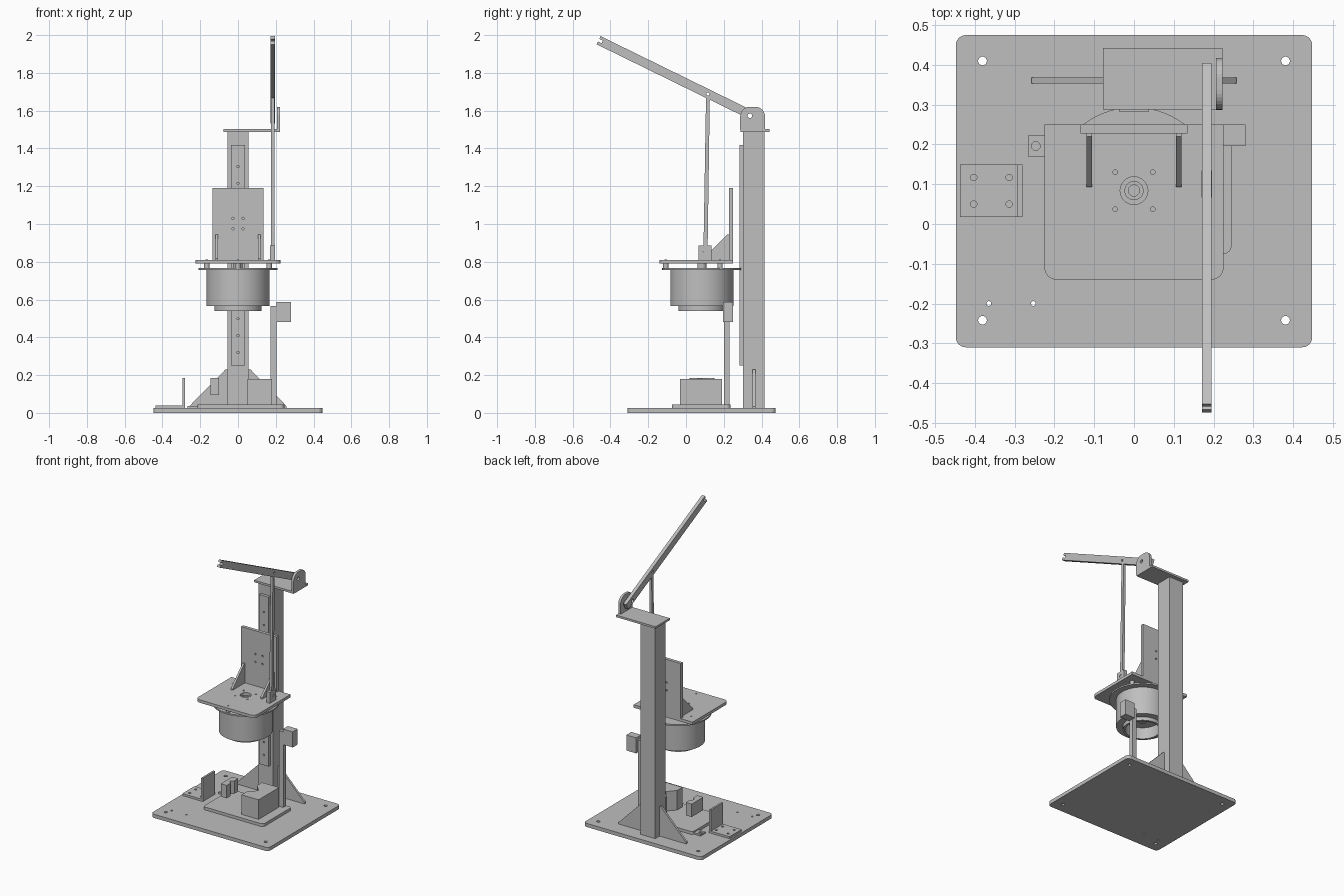
import bpy, bmesh, math
from mathutils import Vector

cube = bpy.data.objects.get("Cube")
if cube:
    bpy.data.objects.remove(cube)

grey = bpy.data.materials.new("machine grey")
grey.use_nodes = True
grey.diffuse_color = (0.52, 0.52, 0.52, 1)
grey.node_tree.nodes["Principled BSDF"].inputs["Base Color"].default_value = grey.diffuse_color

AXES = {"x": lambda u, v, w: (w, u, v),
        "y": lambda u, v, w: (u, w, v),
        "z": lambda u, v, w: (u, v, w)}


def finish(name, bm):
    bmesh.ops.remove_doubles(bm, verts=bm.verts, dist=1e-5)
    bmesh.ops.recalc_face_normals(bm, faces=bm.faces)
    mesh = bpy.data.meshes.new(name)
    bm.to_mesh(mesh)
    bm.free()
    mesh.materials.append(grey)
    obj = bpy.data.objects.new(name, mesh)
    bpy.context.collection.objects.link(obj)
    return obj


def fillet(corners):
    """Replace every corner that has a radius with an arc."""
    out = []
    for i, c in enumerate(corners):
        p = Vector(c[:2])
        if len(c) < 3:
            out.append(p)
            continue
        a = (Vector(corners[i - 1][:2]) - p).normalized()
        b = (Vector(corners[(i + 1) % len(corners)][:2]) - p).normalized()
        half = a.angle(b) / 2
        centre = p + (a + b).normalized() * c[2] / math.sin(half)
        start = (p + a * c[2] / math.tan(half) - centre).normalized()
        end = (p + b * c[2] / math.tan(half) - centre).normalized()
        out += [centre + start.slerp(end, k / 8).normalized() * c[2] for k in range(9)]
    return out


def extrude(name, axis, lo, hi, corners):
    """Push a flat outline along an axis."""
    bm = bmesh.new()
    pts = fillet(corners)
    rings = [[bm.verts.new(AXES[axis](p.x, p.y, w)) for p in pts] for w in (lo, hi)]
    for ring in rings:
        bm.faces.new(ring)
    for i in range(len(pts)):
        bm.faces.new((rings[0][i - 1], rings[0][i], rings[1][i], rings[1][i - 1]))
    return finish(name, bm)


def box(name, x, y, z, r=None):
    c = [(x[0], y[0]), (x[1], y[0]), (x[1], y[1]), (x[0], y[1])]
    return extrude(name, "z", z[0], z[1], [p + (r,) for p in c] if r else c)


def lathe(name, x, y, profile):
    """Revolve a closed (radius, height) outline about a vertical axis."""
    bm = bmesh.new()
    n, rings = 64, []
    for k in range(n):
        t = 2 * math.pi * k / n
        rings.append([bm.verts.new((x + r * math.cos(t), y + r * math.sin(t), z)) for r, z in profile])
    for k in range(n):
        for i in range(len(profile)):
            bm.faces.new((rings[k - 1][i - 1], rings[k][i - 1], rings[k][i], rings[k - 1][i]))
    obj = finish(name, bm)
    bpy.ops.object.select_all(action="DESELECT")
    obj.select_set(True)
    bpy.context.view_layer.objects.active = obj
    bpy.ops.object.shade_smooth_by_angle(angle=math.radians(30))


def drill(obj, axis, lo, hi, r, points):
    """Cut round holes through a part and drop the cutters."""
    for u, v in points:
        ring = [(u + r * math.cos(k * math.pi / 10), v + r * math.sin(k * math.pi / 10)) for k in range(20)]
        cutter = extrude("hole_cutter", axis, lo, hi, ring)
        mod = obj.modifiers.new("hole", "BOOLEAN")
        mod.operation, mod.object, mod.solver = "DIFFERENCE", cutter, "EXACT"
        dg = bpy.context.evaluated_depsgraph_get()
        mesh = bpy.data.meshes.new_from_object(obj.evaluated_get(dg))
        obj.modifiers.clear()
        obj.data = mesh
        bpy.data.objects.remove(cutter)


def grid(us, vs):
    return [(u, v) for u in us for v in vs]


# Base plate with corner and mounting holes
base = box("base_plate", (-0.448, 0.448), (-0.31, 0.475), (0, 0.025), 0.025)
drill(base, "z", -0.1, 0.1, 0.011, grid((-0.381, 0.381), (-0.242, 0.41)))
drill(base, "z", -0.1, 0.1, 0.006, grid((-0.365, -0.253), (-0.2,)))

# Column, its side gussets and the slide rail
box("column", (-0.056, 0.056), (0.302, 0.415), (0.025, 1.49))
for side, s in (("left", 1), ("right", -1)):
    extrude(side + "_column_gusset", "y", 0.353, 0.368,
            [(s * 0.056, 0.025), (s * 0.258, 0.025), (s * 0.258, 0.035), (s * 0.066, 0.23), (s * 0.056, 0.23)])
rail = box("slide_rail", (-0.036, 0.036), (0.282, 0.302), (0.25, 1.417))
drill(rail, "y", 0.27, 0.296, 0.006, [(0, 0.32 + 0.0895 * k) for k in range(12)])

# Top plate and the lever pivot ear
box("top_plate", (-0.078, 0.223), (0.288, 0.443), (1.488, 1.502))
ear = extrude("pivot_ear", "x", 0.206, 0.223,
              [(0.287, 1.5), (0.418, 1.5), (0.418, 1.62, 0.05), (0.287, 1.62, 0.05)])
drill(ear, "x", 0.1, 0.3, 0.012, [(0.338, 1.573)])

# Lever arm with a slotted tip, laid out along its own slope
tip, along = Vector((-0.463, 1.973)), Vector((0.898, -0.44))
across = Vector((0.44, 0.898))
outline = [(0, -0.024), (0.955, -0.024), (0.955, 0.024), (0, 0.024), (0, 0.008), (0.022, 0.008),
           (0.022, -0.008), (0, -0.008)]
lever = extrude("lever_arm", "x", 0.171, 0.195, [tuple(tip + along * a + across * b) for a, b in outline])
drill(lever, "x", 0.1, 0.3, 0.008, [(0.116, 1.688)])
drill(lever, "x", 0.1, 0.3, 0.012, [(0.338, 1.573)])

# Push rod and its lower bracket
extrude("push_rod", "x", 0.174, 0.192, [(0.092, 0.84), (0.114, 0.84), (0.126, 1.67), (0.106, 1.67)])
bracket = box("rod_bracket", (0.17, 0.196), (0.067, 0.135), (0.808, 0.886))
drill(bracket, "x", 0.1, 0.3, 0.01, [(0.101, 0.853)])

# Carriage platform, back plate and gussets
deck = extrude("carriage_platform", "z", 0.79, 0.81,
               [(-0.225, -0.14, 0.03), (0.225, -0.14, 0.03), (0.225, 0.25), (-0.225, 0.25)])
drill(deck, "z", 0.7, 0.9, 0.006, grid((-0.047, 0.047), (0.037, 0.13)))
drill(deck, "z", 0.7, 0.9, 0.035, [(0, 0.084)])
plate = box("carriage_back_plate", (-0.135, 0.135), (0.228, 0.25), (0.81, 1.19))
drill(plate, "y", 0.1, 0.3, 0.006, grid((-0.027, 0.027), (0.975, 1.03)))
for side, s in (("left", 1), ("right", -1)):
    extrude(side + "_carriage_gusset", "x", s * 0.106, s * 0.12,
            [(0.093, 0.81), (0.228, 0.81), (0.228, 0.945), (0.22, 0.945), (0.093, 0.818)])

# Round head hanging under the platform
lathe("head_housing", 0, 0.084, [(0, 0.767), (0.21, 0.767), (0.21, 0.757), (0.167, 0.757), (0.167, 0.565),
                                 (0.125, 0.565), (0.125, 0.54), (0.11, 0.54), (0.11, 0.62), (0, 0.62)])
lathe("head_hub", 0, 0.084, [(0.014, 0.76), (0.024, 0.76), (0.024, 0.795), (0.014, 0.795)])
lathe("head_shaft", 0, 0.084, [(0, 0.6), (0.025, 0.6), (0.025, 0.63), (0, 0.63)])
for i, (x, y) in enumerate([(-0.165, 0.18), (0.165, 0.18), (0, -0.107)]):
    lathe("head_spacer_%d" % i, x, y, [(0, 0.76), (0.014, 0.76), (0.014, 0.795), (0, 0.795)])
    lathe("head_screw_%d" % i, x, y, [(0, 0.79), (0.006, 0.79), (0.006, 0.812), (0, 0.812)])

# Work tray with its clamping blocks
box("work_tray", (-0.215, 0.245), (-0.075, 0.235), (0.025, 0.045), 0.02)
extrude("large_clamp_block", "z", 0.045, 0.18,
        [(0.05, -0.033), (0.18, -0.033), (0.18, 0.19), (0.05, 0.19), (0.05, 0.135), (0.1, 0.08), (0.05, 0.025)])
extrude("small_clamp_block", "z", 0.095, 0.184,
        [(-0.145, 0.02), (-0.1, 0.02), (-0.1, 0.06), (-0.12, 0.082), (-0.1, 0.105), (-0.1, 0.145), (-0.145, 0.145)])
tab = box("tray_tab", (-0.267, -0.17), (0.17, 0.222), (0.025, 0.036))
drill(tab, "z", 0.03, 0.1, 0.011, [(-0.247, 0.196)])

# Sensor post with its head
box("sensor_post", (0.172, 0.205), (0.2, 0.23), (0.025, 0.565))
box("sensor_head", (0.205, 0.28), (0.196, 0.25), (0.48, 0.587))

# Angle bracket on the right of the base
foot = box("angle_bracket_foot", (-0.437, -0.281), (0.018, 0.15), (0.025, 0.039))
drill(foot, "z", 0.03, 0.1, 0.008, grid((-0.403, -0.314), (0.05, 0.117)))
box("angle_bracket_upright", (-0.294, -0.281), (0.018, 0.15), (0.025, 0.185))
